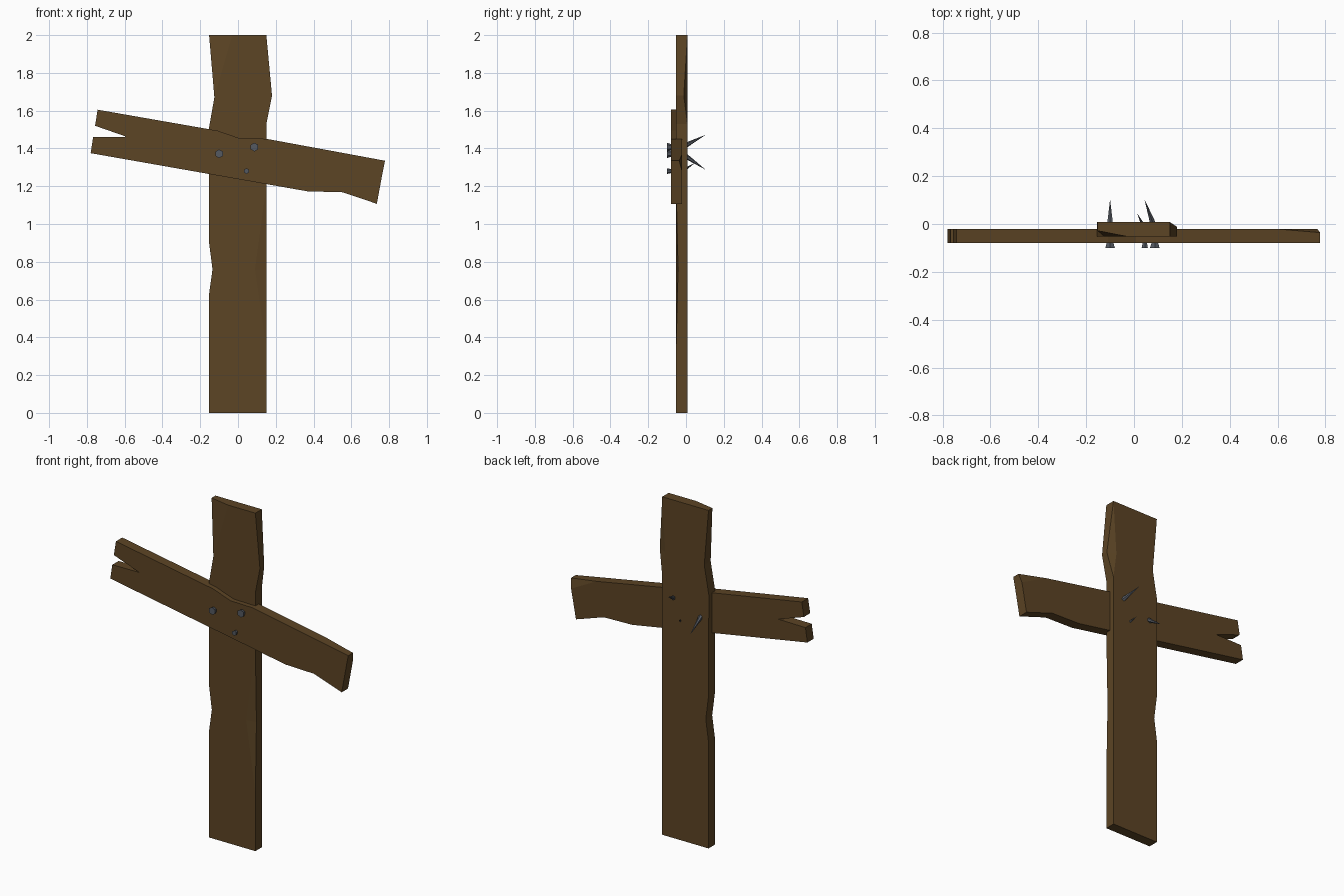
import bpy
import bmesh
from mathutils import Vector

cube = bpy.data.objects.get("Cube")
if cube:
    bpy.data.objects.remove(cube)


def make_material(name, colour):
    mat = bpy.data.materials.new(name)
    mat.use_nodes = True
    mat.diffuse_color = colour
    bsdf = mat.node_tree.nodes["Principled BSDF"]
    bsdf.inputs["Base Color"].default_value = colour
    bsdf.inputs["Roughness"].default_value = 0.9
    return mat


wood = make_material("dark wood", (0.107, 0.058, 0.018, 1))
iron = make_material("dull iron", (0.09, 0.1, 0.12, 1))


def finish(bm, name, mat):
    bmesh.ops.recalc_face_normals(bm, faces=bm.faces[:])
    mesh = bpy.data.meshes.new(name)
    bm.to_mesh(mesh)
    bm.free()
    mesh.materials.append(mat)
    obj = bpy.data.objects.new(name, mesh)
    bpy.context.collection.objects.link(obj)


def plank(name, outline, front, back, chips):
    """Extrude an x-z outline in y, then knock chips off some corners.
    A chip is (outline index, on the back, new y of corner, inset x or None)."""
    bm = bmesh.new()
    layers = [[bm.verts.new((x, y, z)) for x, z in outline] for y in (front, back)]
    a, b = layers
    n = len(outline)
    bm.faces.new(a)
    bm.faces.new(b[::-1])
    for i in range(n):
        j = (i + 1) % n
        bm.faces.new((a[i], a[j], b[j], b[i]))
    for i, on_back, depth, inset in chips:
        ring = layers[on_back]
        prev, corner, nxt = ring[i - 1], ring[i], ring[(i + 1) % n]
        face = (set(prev.link_faces) & set(corner.link_faces) & set(nxt.link_faces)).pop()
        if inset is None:
            bmesh.utils.face_split(face, prev, nxt)
        else:
            old = set(bm.verts)
            point = Vector((inset, corner.co.y, corner.co.z))
            bmesh.utils.face_split(face, prev, nxt, coords=[point])
            new = (set(bm.verts) - old).pop()
            bmesh.ops.connect_verts(bm, verts=[corner, new])
        corner.co.y = depth
    finish(bm, name, wood)


# Upright plank: nicked left edge, bulge near the top right
plank("upright_plank",
      [(-0.153, 0), (0.15, 0), (0.15, 0.35), (0.15, 0.76), (0.15, 1.2),
       (0.15, 1.53), (0.18, 1.68), (0.15, 2), (-0.03, 2), (-0.153, 2),
       (-0.125, 1.67), (-0.155, 1.5), (-0.153, 0.9), (-0.135, 0.76), (-0.153, 0.63)],
      -0.052, 0.008,
      [(3, False, -0.042, 0.09), (6, True, -0.012, 0.13), (9, False, -0.028, None)])

# Tilted crossbar with a split left-hand end
plank("crossbar",
      [(-0.78, 1.375), (0.368, 1.173), (0.553, 1.168), (0.735, 1.107),
       (0.767, 1.28), (0.778, 1.335), (0.6, 1.368), (0.15, 1.451), (0.008, 1.454),
       (-0.108, 1.494), (-0.743, 1.605), (-0.757, 1.52), (-0.59, 1.462), (-0.767, 1.46)],
      -0.08, -0.021,
      [(5, True, -0.036, None)])


def cone(bm, start, end, r1, r2):
    start, end = Vector(start), Vector(end)
    axis = end - start
    matrix = axis.to_track_quat("Z", "Y").to_matrix().to_4x4()
    matrix.translation = (start + end) / 2
    bmesh.ops.create_cone(bm, cap_ends=True, segments=6, radius1=r1, radius2=r2,
                          depth=axis.length, matrix=matrix)


# Nails: flared head in front, bent spike out of the back
nails = [("left", (-0.1, 1.372), (-0.1, 0.1, 1.29), 0.023),
         ("right", (0.087, 1.407), (0.045, 0.1, 1.47), 0.023),
         ("small", (0.045, 1.28), (0.015, 0.042, 1.32), 0.015)]
for label, (x, z), tip, r in nails:
    bm = bmesh.new()
    cone(bm, (x, -0.1, z), (x, -0.076, z), r, r * 0.65)
    cone(bm, (x, -0.02, z), tip, r * 0.7, 0.0005)
    finish(bm, label + "_nail", iron)
